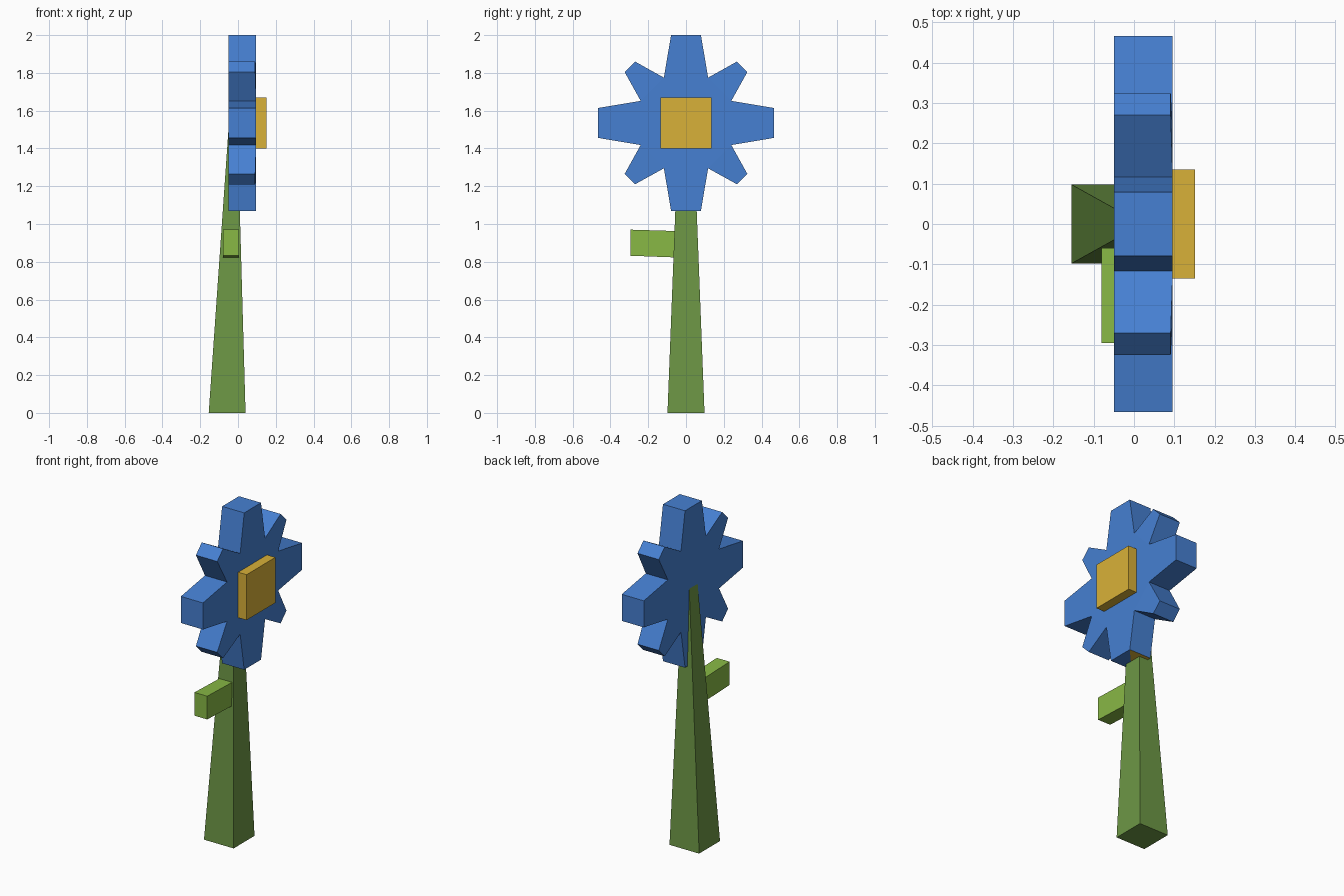
import bpy, bmesh

if "Cube" in bpy.data.objects:
    bpy.data.objects.remove(bpy.data.objects["Cube"])


def material(name, rgb):
    lin = [((c / 255 + 0.055) / 1.055) ** 2.4 for c in rgb]
    m = bpy.data.materials.new(name)
    m.diffuse_color = (*lin, 1)
    m.use_nodes = True
    m.node_tree.nodes["Principled BSDF"].inputs["Base Color"].default_value = m.diffuse_color
    return m


BLUE = material("petal blue", (70, 128, 210))
GOLD = material("centre gold", (217, 177, 56))
STEM = material("stem green", (109, 151, 69))
LEAF = material("leaf green", (136, 184, 69))


def finish(name, bm, *mats):
    bmesh.ops.recalc_face_normals(bm, faces=bm.faces)
    me = bpy.data.meshes.new(name)
    bm.to_mesh(me)
    bm.free()
    for m in mats:
        me.materials.append(m)
    ob = bpy.data.objects.new(name, me)
    bpy.context.collection.objects.link(ob)
    return ob


def loft(name, a, b, mat):
    """Solid between two loops with equal point counts."""
    bm = bmesh.new()
    va = [bm.verts.new(p) for p in a]
    vb = [bm.verts.new(p) for p in b]
    bm.faces.new(va)
    bm.faces.new(vb)
    n = len(va)
    for i in range(n):
        j = (i + 1) % n
        bm.faces.new((va[i], va[j], vb[j], vb[i]))
    return finish(name, bm, mat)


def rect_z(x0, x1, y, z):
    return [(x0, -y, z), (x1, -y, z), (x1, y, z), (x0, y, z)]


# Tapered stem, leaning into the back of the blossom
loft("stem", rect_z(-0.155, 0.04, 0.098, 0), rect_z(-0.045, -0.005, 0.037, 1.58), STEM)

# Leaf block
def leaf_end(y, z0, z1):
    return [(-0.08, y, z0), (0.004, y, z0), (0.004, y, z1), (-0.08, y, z1)]

loft("leaf", leaf_end(-0.295, 0.832, 0.97), leaf_end(-0.03, 0.822, 0.962), LEAF)

# Square flower centre
def square_x(x, r, zc):
    return [(x, -r, zc - r), (x, r, zc - r), (x, r, zc + r), (x, -r, zc + r)]

loft("flower_centre", square_x(0.085, 0.135, 1.535), square_x(0.151, 0.135, 1.535), GOLD)

# Blossom: one quarter of the outline turned four times (y, z, front x)
QUARTER = [(0.466, -0.079, 0.096), (0.466, 0.079, 0.096), (0.24, 0.117, 0.096),
           (0.325, 0.27, 0.091), (0.27, 0.325, 0.091), (0.117, 0.24, 0.096)]
outline = []
for k in range(4):
    for y, z, x in QUARTER:
        for _ in range(k):
            y, z = -z, y
        outline.append((y, z + 1.535, x))

bm = bmesh.new()
front = [bm.verts.new((x, y, z)) for y, z, x in outline]
back = [bm.verts.new((-0.049, y, z)) for y, z, x in outline]
n = len(outline)
for ring in (front, back):
    bm.faces.new([ring[i] for i in range(n) if i % 3 == 2])      # hub
    for i in range(0, n, 3):                                     # petals
        bm.faces.new((ring[i - 1], ring[i], ring[i + 1], ring[i + 2]))
for i in range(n):
    j = (i + 1) % n
    if i == 18:  # underside of the lowest petal is half gold
        bm.faces.new((front[i], front[j], back[i]))
        bm.faces.new((front[j], back[j], back[i])).material_index = 1
    else:
        bm.faces.new((front[i], front[j], back[j], back[i]))
finish("blossom", bm, BLUE, GOLD)
